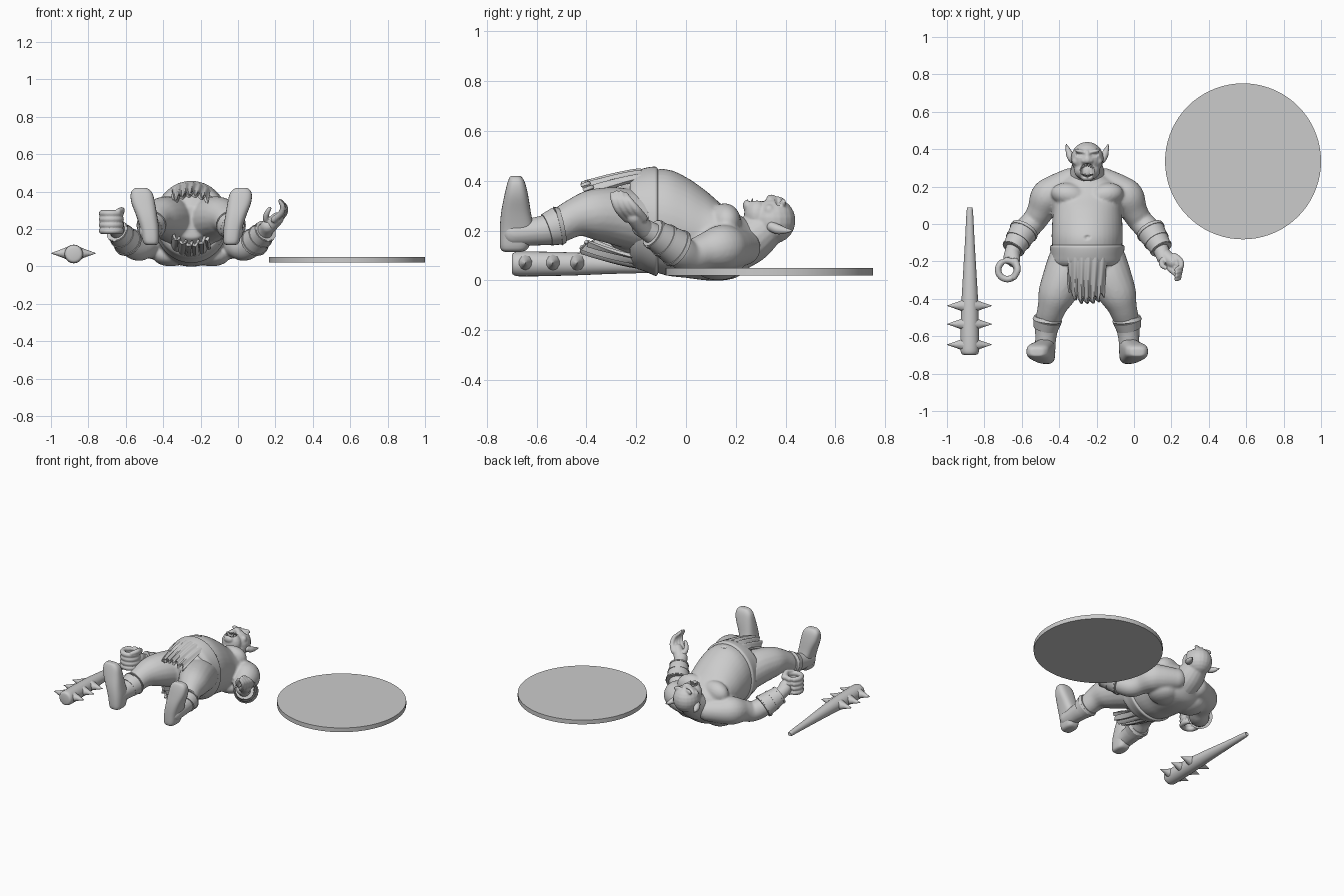
import bpy, bmesh, math
from mathutils import Vector, Matrix

if "Cube" in bpy.data.objects:
    bpy.data.objects.remove(bpy.data.objects["Cube"])

CX = -0.25  # centre line of the figure
clay = bpy.data.materials.new("plain grey")
clay.use_nodes = True
clay.diffuse_color = (0.6, 0.6, 0.6, 1)
clay.node_tree.nodes["Principled BSDF"].inputs["Base Color"].default_value = (0.6, 0.6, 0.6, 1)


def finish(bm, name, voxel=0, relax=0, angle=40):
    """Turn a bmesh into an object, optionally fused into one skin."""
    bmesh.ops.recalc_face_normals(bm, faces=bm.faces)
    mesh = bpy.data.meshes.new(name)
    bm.to_mesh(mesh)
    bm.free()
    ob = bpy.data.objects.new(name, mesh)
    bpy.context.collection.objects.link(ob)
    if voxel:
        fuse = ob.modifiers.new("fuse", 'REMESH')
        fuse.mode = 'VOXEL'
        fuse.voxel_size = voxel
        soft = ob.modifiers.new("soften", 'SMOOTH')
        soft.iterations = relax
        graph = bpy.context.evaluated_depsgraph_get()
        baked = bpy.data.meshes.new_from_object(ob.evaluated_get(graph))
        ob.modifiers.clear()
        ob.data = baked
    ob.data.materials.clear()
    ob.data.materials.append(clay)
    ob.data.shade_smooth()
    ob.data.set_sharp_from_angle(angle=math.radians(angle))
    return ob


def spline(rows, n=5):
    """Smooth curve through rows of numbers."""
    out = []
    for i in range(len(rows) - 1):
        a, b = rows[max(i - 1, 0)], rows[i]
        c, d = rows[i + 1], rows[min(i + 2, len(rows) - 1)]
        for k in range(n):
            t = k / n
            out.append([q + 0.5 * t * (r - p + t * (2*p - 5*q + 4*r - s + t * (3*(q - r) + s - p)))
                        for p, q, r, s in zip(a, b, c, d)])
    return out + [list(rows[-1])]


def loft(bm, rows, point, segs=40, power=1.0):
    """Closed skin over rounded cross-sections."""
    rings = []
    for row in rows:
        ring = []
        for i in range(segs):
            c, s = math.cos(math.tau * i / segs), math.sin(math.tau * i / segs)
            c, s = (math.copysign(abs(v) ** power, v) for v in (c, s))
            ring.append(bm.verts.new(point(row, c, s)))
        rings.append(ring)
    for p, q in zip(rings, rings[1:]):
        for i in range(segs):
            j = (i + 1) % segs
            bm.faces.new((p[i], p[j], q[j], q[i]))
    bm.faces.new(rings[0])
    bm.faces.new(rings[-1])


def blob(bm, loc, size, turn=0):
    m = Matrix.Translation(loc) @ Matrix.Rotation(turn, 4, 'Z') @ Matrix.Diagonal((*size, 1))
    angles = [.06 + (math.pi - .12) * i / 11 for i in range(12)]
    loft(bm, angles, lambda a, c, s: m @ Vector((math.sin(a) * c, math.sin(a) * s, math.cos(a))), 20)


def limb(bm, side, rows, n=5):
    """Round-ended tube along a curve; rows are offset, y, z, radius."""
    path = [(Vector((CX + side * x, y, z)), r) for x, y, z, r in spline(rows, n)]
    across, rings = Vector((.3, .2, 1)), []
    for i, (p, r) in enumerate(path):
        d = (path[min(i + 1, len(path) - 1)][0] - path[max(i - 1, 0)][0]).normalized()
        across = (across - d * across.dot(d)).normalized()
        rings.append((p, across.copy(), d.cross(across), r))
    loft(bm, rings, lambda g, c, s: g[0] + (g[1] * c + g[2] * s) * g[3], 20)
    for p, r in (path[0], path[-1]):
        blob(bm, p, (r, r, r))


def cone(bm, a, b, r1, r2, segs=24):
    a, b = Vector(a), Vector(b)
    d = b - a
    m = Matrix.Translation((a + b) / 2) @ d.to_track_quat('Z', 'Y').to_matrix().to_4x4()
    bmesh.ops.create_cone(bm, cap_ends=True, segments=segs, radius1=r1, radius2=r2,
                          depth=d.length, matrix=m)


def press(ob, x, y, rx, ry, depth, above):
    """Push a soft hollow into the upward-facing skin."""
    for v in ob.data.vertices:
        d = ((v.co.x - x) / rx) ** 2 + ((v.co.y - y) / ry) ** 2
        if v.co.z > above and d < 1:
            v.co.z -= depth * (1 - d ** 3)


def trunk(row, c, s):
    y, w, low, high = row
    return (CX + w * c, y, (low + high) / 2 + (high - low) / 2 * s)


# Torso, arms and legs fused into one skin
bm = bmesh.new()
body = [(-.31, .09, .15, .32), (-.24, .16, .09, .40), (-.17, .18, .05, .435), (-.08, .19, .02, .447),
        (0, .188, .01, .415), (.08, .185, 0, .36), (.15, .2, 0, .3), (.21, .18, .015, .265),
        (.26, .1, .06, .24), (.3, .07, .1, .24)]
loft(bm, spline(body), trunk)
for s in (-1, 1):
    blob(bm, (CX + s * .095, .155, .235), (.1, .065, .075), s * .2)
    blob(bm, (CX + s * .11, .13, .06), (.1, .1, .06))
    limb(bm, s, [(.09, .23, .13, .07), (.17, .18, .13, .085), (.215, .14, .13, .092), (.25, .07, .112, .073),
                 (.285, .015, .095, .066), (.335, -.04, .125, .064), (.39, -.13, .185, .045),
                 (.41, -.18, .215, .04)])
    limb(bm, s, [(.09, -.2, .24, .12), (.125, -.29, .26, .115), (.165, -.38, .265, .1),
                 (.19, -.45, .25, .077), (.213, -.53, .21, .066), (.223, -.62, .195, .056),
                 (.225, -.69, .19, .055)])
torso = finish(bm, "body", .009, 4, 80)
press(torso, CX, -.07, .014, .01, .015, .3)

# Head and thick neck
bm = bmesh.new()
limb(bm, 1, [(0, .19, .13, .1), (0, .26, .165, .095), (0, .32, .21, .08)])
blob(bm, (CX, .35, .24), (.088, .09, .092))
blob(bm, (CX, .285, .262), (.07, .052, .07))
blob(bm, (CX, .248, .3), (.035, .02, .025))
blob(bm, (CX, .343, .325), (.022, .024, .02))
blob(bm, (CX, .365, .325), (.012, .03, .012))
for s in (-1, 1):
    blob(bm, (CX + s * .036, .388, .312), (.036, .011, .018), s * .25)
    blob(bm, (CX + s * .058, .335, .282), (.024, .022, .024))
    blob(bm, (CX + s * .018, .338, .325), (.013, .013, .013))
head = finish(bm, "head", .006, 2, 80)
press(head, CX, .287, .036, .038, .05, .25)
for s in (-1, 1):
    press(head, CX + s * .037, .37, .024, .011, .012, .25)

# Eyes, teeth and tongue
bm = bmesh.new()
for s in (-1, 1):
    blob(bm, (CX + s * .036, .37, .295), (.014, .01, .012))
    for k, x in enumerate((.007, .018, .027)):
        h = .012 + .006 * k
        cone(bm, (CX + s * x, .317 - k * .004, .31), (CX + s * x, .305 - k * .004, .318), .007, .002, 8)
        cone(bm, (CX + s * x, .256 + k * .003, .3), (CX + s * x, .262 + k * .003, .305 + h), .007, .002, 8)
blob(bm, (CX, .278, .27), (.02, .026, .012))
finish(bm, "face_details")

# Pointed ears
for s, side in ((-1, "right"), (1, "left")):
    bm = bmesh.new()
    limb(bm, s, [(.08, .345, .215, .02), (.093, .37, .205, .02), (.104, .4, .2, .012), (.112, .425, .2, .003)])
    finish(bm, side + "_ear", angle=80)

# Waist wrap with rolled rims
bm = bmesh.new()
wrap = [(-.225, .178, .075, .418), (-.205, .192, .05, .438), (-.17, .194, .038, .45), (-.14, .198, .025, .456),
        (-.12, .2, .018, .456), (-.112, .19, .03, .445)]
loft(bm, spline(wrap, 3), trunk, 56)
finish(bm, "waist_wrap", angle=60)


# Ragged pleated cloth, front and back
def cloth(name, start, end, top, tip, bow, half):
    bm = bmesh.new()
    nu, nv, grid = 48, 10, []
    for i in range(nu + 1):
        u = 2 * i / nu - 1
        reach = 1 - .16 * abs(math.sin(9 * u + .6)) - .12 * u * u
        col = []
        for j in range(nv + 1):
            t = j / nv
            y = start + (end - start) * reach * t
            z = top + (tip - top) * t ** 1.3 - bow * u * u + .009 * math.sin(17 * u + t) * (.3 + t)
            col.append(bm.verts.new((CX + half * u * (1 - .12 * t), y, z)))
        grid.append(col)
    for p, q in zip(grid, grid[1:]):
        for j in range(nv):
            bm.faces.new((p[j], q[j], q[j + 1], p[j + 1]))
    bmesh.ops.recalc_face_normals(bm, faces=bm.faces)
    bmesh.ops.solidify(bm, geom=bm.faces[:], thickness=.014)
    finish(bm, name)


cloth("front_cloth", -.18, -.43, .448, .392, .035, .105)
cloth("back_cloth", -.16, -.43, .06, .13, -.04, .1)

for s, side in ((-1, "right"), (1, "left")):
    # Flared forearm guard
    bm = bmesh.new()
    a, b = Vector((CX + s * .335, -.03, .125)), Vector((CX + s * .398, -.135, .19))
    cone(bm, a, b, .078, .058, 32)
    for t in (.05, .5, .9):
        p = a.lerp(b, t)
        cone(bm, p, p + (b - a) * .08, .081 - .02 * t, .08 - .02 * t, 32)
    finish(bm, side + "_forearm_guard")

    # Boot with upright sole
    bm = bmesh.new()
    boot = [(.115, .213, -.695, .025, .035), (.13, .215, -.69, .042, .056), (.2, .222, -.68, .05, .068),
            (.27, .238, -.683, .056, .06), (.34, .257, -.682, .063, .048), (.39, .265, -.682, .058, .036),
            (.415, .268, -.684, .038, .024), (.42, .268, -.686, .015, .012)]
    loft(bm, spline(boot, 4), lambda r, c, d: (CX + s * r[1] + r[3] * c, r[2] + r[4] * d, r[0]), 36, .7)
    finish(bm, side + "_boot", angle=55)

    # Folded boot cuff
    bm = bmesh.new()
    cone(bm, (CX + s * .222, -.56, .203), (CX + s * .213, -.515, .218), .066, .077)
    cone(bm, (CX + s * .213, -.515, .218), (CX + s * .211, -.497, .222), .08, .072)
    finish(bm, side + "_boot_cuff")

# Closed right hand, curled around an open grip
bm = bmesh.new()
limb(bm, -1, [(.40, -.16, .205, .04), (.395, -.195, .23, .036)])
for k in range(4):
    z = .19 + .031 * k
    ring = [(.427 + .05 * math.cos(a), -.245 + .05 * math.sin(a), z, .0175)
            for a in (math.tau * i / 10 + 1.5 for i in range(10))]
    limb(bm, -1, ring, 3)
limb(bm, -1, [(.385, -.2, .285, .02), (.372, -.245, .3, .017), (.39, -.285, .295, .015)])
finish(bm, "right_hand", .005, 2, 80)

# Open left hand with spread fingers
bm = bmesh.new()
limb(bm, 1, [(.41, -.165, .205, .038), (.44, -.19, .235, .036), (.46, -.205, .255, .034)])
for k in range(4):
    f = k - 1.5
    limb(bm, 1, [(.455 + .008 * f, -.205 + .022 * f, .25, .018), (.49 + .006 * f, -.235 + .024 * f, .285, .016),
                 (.495 + .004 * f, -.258 + .02 * f, .32, .014), (.475, -.27 + .018 * f, .355 - .006 * abs(f), .01)])
limb(bm, 1, [(.42, -.175, .225, .02), (.4, -.205, .255, .017), (.405, -.225, .285, .014), (.42, -.235, .31, .01)])
finish(bm, "left_hand", .005, 2, 80)

# Club with side spikes
bm = bmesh.new()
shaft = [(-.7, .03, .066), (-.69, .046, .066), (-.64, .05, .066), (-.45, .046, .066), (-.3, .038, .064),
         (-.1, .026, .057), (.07, .017, .052), (.085, .01, .052)]
loft(bm, spline(shaft, 4), lambda r, c, d: (-.878 + r[1] * c, r[0], r[2] + r[1] * d), 24)
for y in (-.645, -.535, -.437):
    for s in (-1, 1):
        cone(bm, (-.88 + s * .03, y, .07), (-.88 + s * .07, y, .07), .035, .019, 10)
        cone(bm, (-.88 + s * .07, y, .07), (-.88 + s * .12, y, .07), .019, .001, 10)
finish(bm, "spiked_club")

# Round display base
bm = bmesh.new()
cone(bm, (.583, .335, .02), (.583, .335, .05), .417, .417, 72)
finish(bm, "round_base")
